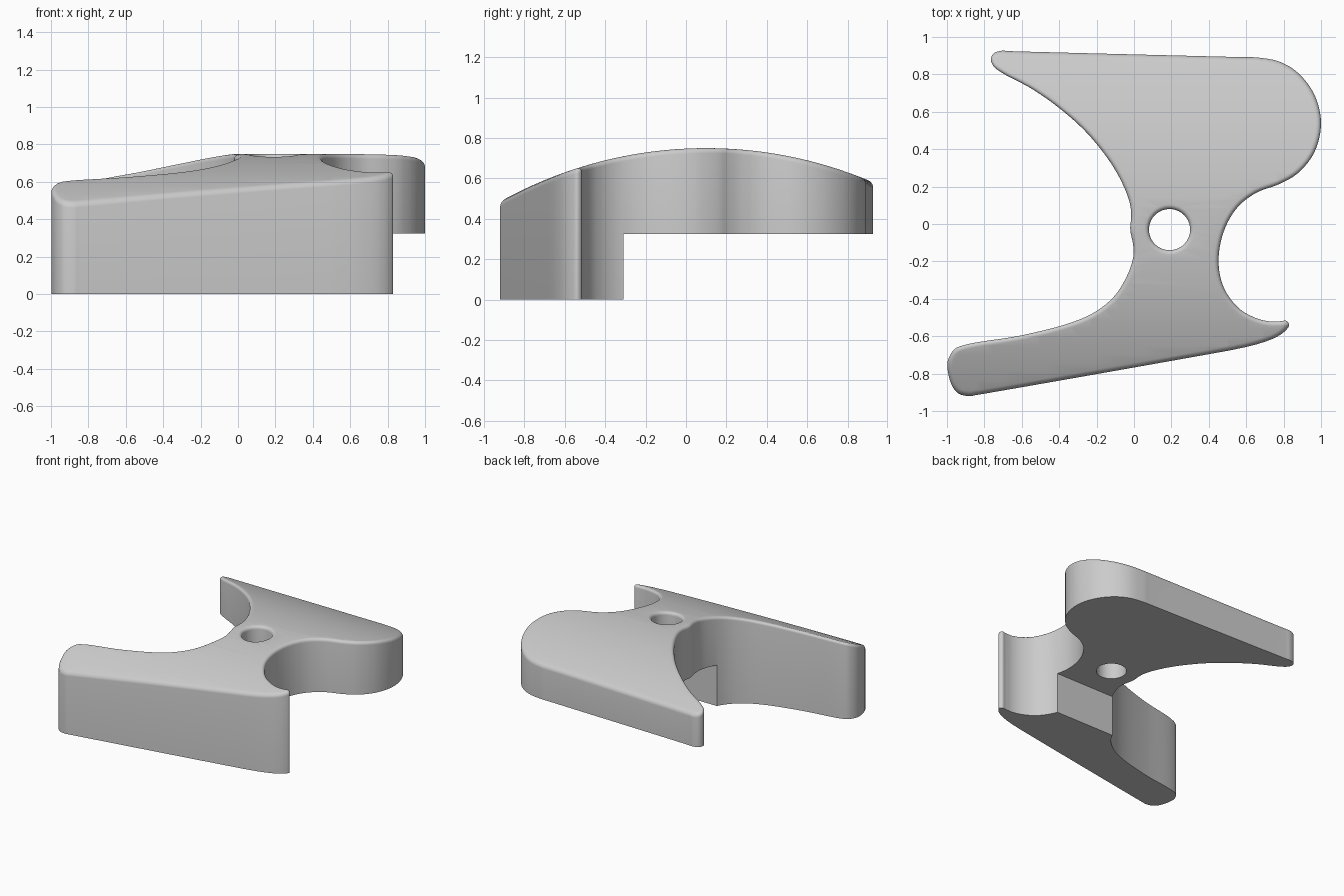
import bpy, bmesh, math
from mathutils import Vector

if "Cube" in bpy.data.objects:
    bpy.data.objects.remove(bpy.data.objects["Cube"])

FILLET = 0.025      # rounded top rim
FILLET_STEPS = 5
STEP_Y, STEP_Z = -0.31, 0.325   # underside step
HOLE, HOLE_R = Vector((0.19, -0.03)), 0.11

# Plan outline, counter-clockwise from the front left foot
OUTLINE = [
    (-.88, -.92), (-.84, -.914), (.45, -.687), (.54, -.67), (.66, -.642), (.76, -.605),
    (.81, -.57), (.83, -.54), (.815, -.518), (.78, -.52), (.72, -.52), (.65, -.502),
    (.56, -.45), (.48, -.34), (.452, -.2), (.48, -.04), (.55, .085), (.65, .165),
    (.78, .215), (.88, .275), (.965, .385), (1, .54), (.965, .69), (.88, .805),
    (.78, .867), (.66, .89), (.58, .892), (-.66, .924), (-.71, .926), (-.75, .912),
    (-.765, .88), (-.75, .842), (-.7, .805), (-.55, .725), (-.4, .62), (-.25, .485),
    (-.12, .32), (-.05, .19), (-.02, .1), (-.015, .04), (-.02, -.03), (-.005, -.11),
    (-.003, -.17), (-.03, -.26), (-.1, -.38), (-.2, -.465), (-.33, -.525), (-.6, -.595),
    (-.9, -.645), (-.96, -.67), (-.995, -.73), (-.995, -.79), (-.97, -.87), (-.935, -.908),
]


def top_height(y):
    """Crowned top: one wide arc across the depth."""
    radius = 2.1
    return 0.75 - radius + math.sqrt(radius ** 2 - (y - 0.1) ** 2)


def smooth_loop(points, steps=6):
    """Closed chord-weighted spline through the points."""
    p = [Vector(q) for q in points]
    n, out = len(p), []
    for i in range(n):
        a, b, c, d = (p[(i + k) % n] for k in (-1, 0, 1, 2))
        t1 = math.sqrt((b - a).length)
        t2 = t1 + math.sqrt((c - b).length)
        t3 = t2 + math.sqrt((d - c).length)
        for s in range(steps):
            t = t1 + (t2 - t1) * s / steps
            u = a.lerp(b, t / t1)
            v = b.lerp(c, (t - t1) / (t2 - t1))
            w = c.lerp(d, (t - t2) / (t3 - t2))
            out.append(u.lerp(v, t / t2).lerp(v.lerp(w, (t - t1) / (t3 - t1)), (t - t1) / (t2 - t1)))
    return out


def inset(loop, dist):
    """Move a loop towards the material, on its left-hand side."""
    out = []
    for i, p in enumerate(loop):
        t = (loop[(i + 1) % len(loop)] - loop[i - 1]).normalized()
        out.append(p + Vector((-t.y, t.x)) * dist)
    return out


def add_wall(bm, loop):
    """Side wall with a rounded top rim; returns the bottom and top edges."""
    levels = [(0, -1)]
    for k in range(FILLET_STEPS + 1):
        a = math.pi / 2 * k / FILLET_STEPS
        levels.append((FILLET * (1 - math.cos(a)), FILLET * (math.sin(a) - 1)))
    rings = [[bm.verts.new((p.x, p.y, z)) for p in inset(loop, d)] for d, z in levels]
    n = len(loop)
    for lo, hi in zip(rings, rings[1:]):
        for i in range(n):
            j = (i + 1) % n
            bm.faces.new((lo[i], lo[j], hi[j], hi[i]))
    return [[bm.edges.get((r[i], r[(i + 1) % n])) for i in range(n)] for r in (rings[0], rings[-1])]


# Plate body with its round hole
bm = bmesh.new()
circle = [HOLE + HOLE_R * Vector((math.cos(a), -math.sin(a)))
          for a in (2 * math.pi * i / 64 for i in range(64))]
outer = add_wall(bm, smooth_loop(OUTLINE))
inner = add_wall(bm, circle)
for side, normal in ((0, (0, 0, -1)), (1, (0, 0, 1))):
    bmesh.ops.triangle_fill(bm, edges=outer[side] + inner[side], use_beauty=True, normal=normal)

# Slice across the depth, then bend the top onto the crown
for i in range(1, 40):
    bmesh.ops.bisect_plane(bm, geom=bm.verts[:] + bm.edges[:] + bm.faces[:], dist=1e-5,
                           plane_co=(0, -0.93 + 1.86 * i / 40, 0), plane_no=(0, 1, 0))
for v in bm.verts:
    v.co.z = v.co.z + top_height(v.co.y) if v.co.z > -0.5 else 0
bmesh.ops.recalc_face_normals(bm, faces=bm.faces[:])
mesh = bpy.data.meshes.new("bracket_body")
bm.to_mesh(mesh)
bm.free()
body = bpy.data.objects.new("bracket_body", mesh)
bpy.context.collection.objects.link(body)

# Underside step cut
bpy.ops.mesh.primitive_cube_add(size=2, location=(0, STEP_Y + 1, STEP_Z - 1))
cutter = bpy.context.object
cutter.name = "step_cutter"
cutter.scale.x = 2
cutter.hide_render = True
cut = body.modifiers.new("step", "BOOLEAN")
cut.operation, cut.solver, cut.object = "DIFFERENCE", "EXACT", cutter
bpy.ops.object.select_all(action="DESELECT")
body.select_set(True)
bpy.context.view_layer.objects.active = body
bpy.ops.object.modifier_apply(modifier=cut.name)
bpy.data.objects.remove(cutter)
bpy.ops.object.shade_smooth_by_angle(angle=math.radians(35))

# Plain grey finish
grey = bpy.data.materials.new("light_grey")
grey.use_nodes = True
colour = (0.6, 0.6, 0.6, 1)
grey.diffuse_color = colour
grey.node_tree.nodes["Principled BSDF"].inputs["Base Color"].default_value = colour
body.data.materials.clear()
body.data.materials.append(grey)
